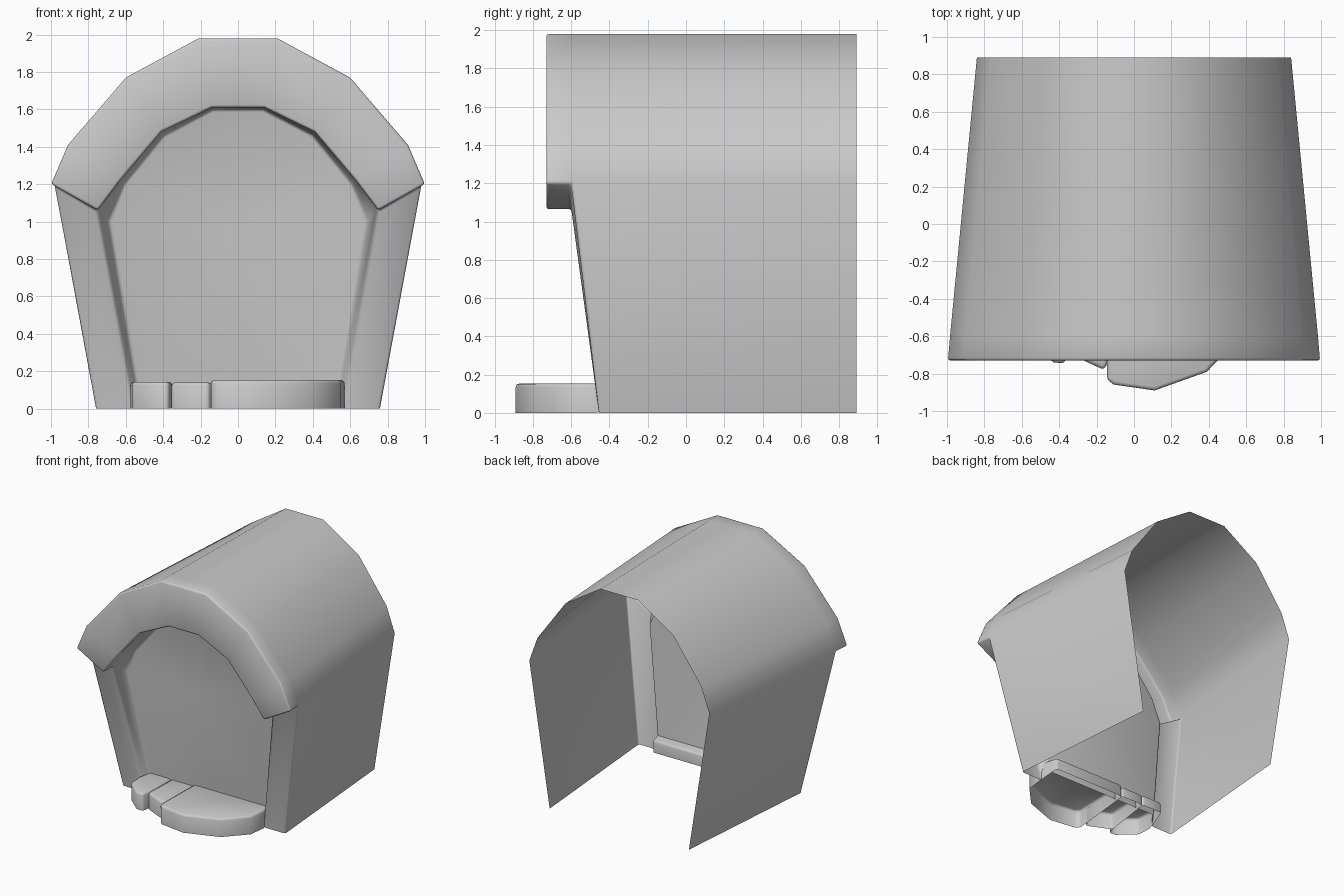
import bpy, bmesh, math

if "Cube" in bpy.data.objects:
    bpy.data.objects.remove(bpy.data.objects["Cube"])


def finish(bm, name, bevel, segs=2, angle=35):
    me = bpy.data.meshes.new(name)
    bm.to_mesh(me)
    bm.free()
    ob = bpy.data.objects.new(name, me)
    bpy.context.collection.objects.link(ob)
    for p in me.polygons:
        p.use_smooth = True
    b = ob.modifiers.new("soft_edges", 'BEVEL')
    b.width, b.segments = bevel, segs
    b.limit_method, b.angle_limit = 'ANGLE', math.radians(angle)
    return ob


# Half profiles (x, z) of the arched hood: outer edge, inner edge, recessed panel
OUTER = [(0, 1.98), (.21, 1.98), (.60, 1.77), (.91, 1.41), (1.0, 1.2)]
INNER = [(0, 1.61), (.14, 1.61), (.41, 1.48), (.63, 1.22), (.75, 1.06)]
PANEL = [(0, 1.60), (.135, 1.60), (.40, 1.46), (.61, 1.20), (.69, 1.0)]
FRONT, LEG, RECESS, BACK = -.73, -.6, -.5, .89


def build_shell():
    bm = bmesh.new()

    def row(profile, y, scale=1.0):
        return [(x * scale, y, z) for x, z in profile]

    def half(sx):
        def face(*pts):
            bm.faces.new([bm.verts.new((p[0] * sx, p[1], p[2])) for p in pts])

        def strip(a, b):
            for i in range(len(a) - 1):
                face(a[i], a[i + 1], b[i + 1], b[i])

        of, om, ob = row(OUTER, FRONT), row(OUTER, LEG, .988), row(OUTER, BACK, .84)
        nf, nm, pn = row(INNER, FRONT), row(INNER, LEG), row(PANEL, RECESS)
        leg_out, leg_in = (.76, -.455, 0), (.56, -.455, 0)
        pan_low, mid_top, mid_low = (.53, -.39, .06), (0, RECESS, 1.0), (0, -.39, .06)
        # roof, front ring and arch underside
        for a, b in ((of, om), (om, ob), (of, nf), (nf, nm), (nm, pn)):
            strip(a, b)
        # ring end, side wall, front leg, door jamb
        face(of[4], nf[4], nm[4], om[4])
        face(om[4], leg_out, (.65, BACK, 0), ob[4])
        face(om[4], nm[4], leg_in, leg_out)
        face(nm[4], pn[4], pan_low, leg_in)
        # recessed panel: upper arch and lower sheet
        face(*pn, mid_top)
        face(mid_top, pn[4], pan_low, mid_low)

    half(1)
    half(-1)
    bmesh.ops.remove_doubles(bm, verts=bm.verts, dist=.001)
    bmesh.ops.recalc_face_normals(bm, faces=bm.faces)
    bm.normal_update()
    top = max(bm.faces, key=lambda f: f.calc_center_median().z)
    if top.normal.z < 0:
        bmesh.ops.reverse_faces(bm, faces=bm.faces)
    # the back and the ground edges stay open
    return finish(bm, "arched_shell", .014, 2, 50)


# Step stones: plan outline extruded, open underneath, with a short lip behind
def build_stone(name, outline, height):
    bm = bmesh.new()
    n = len(outline)
    top = [bm.verts.new((x, y, height)) for x, y in outline]
    low = [bm.verts.new((x, y, .05 if y > -.4 else 0)) for x, y in outline]
    bm.faces.new(top)
    for i in range(n):
        j = (i + 1) % n
        bm.faces.new((top[i], low[i], low[j], top[j]))
    bmesh.ops.recalc_face_normals(bm, faces=bm.faces)
    bm.normal_update()
    if max(bm.faces, key=lambda f: f.calc_center_median().z).normal.z < 0:
        bmesh.ops.reverse_faces(bm, faces=bm.faces)
    return finish(bm, name, .018, 2, 40)


build_shell()
build_stone("step_stone_left", [(-.54, -.31), (-.575, -.50), (-.565, -.62), (-.43, -.74),
                                (-.37, -.745), (-.355, -.66), (-.35, -.31)], .143)
build_stone("step_stone_middle", [(-.345, -.31), (-.355, -.69), (-.16, -.78),
                                  (-.14, -.74), (-.14, -.31)], .14)
build_stone("step_stone_right", [(-.135, -.31), (-.145, -.83), (-.11, -.858), (.11, -.89),
                                 (.39, -.79), (.55, -.62), (.57, -.47), (.53, -.31)], .153)
